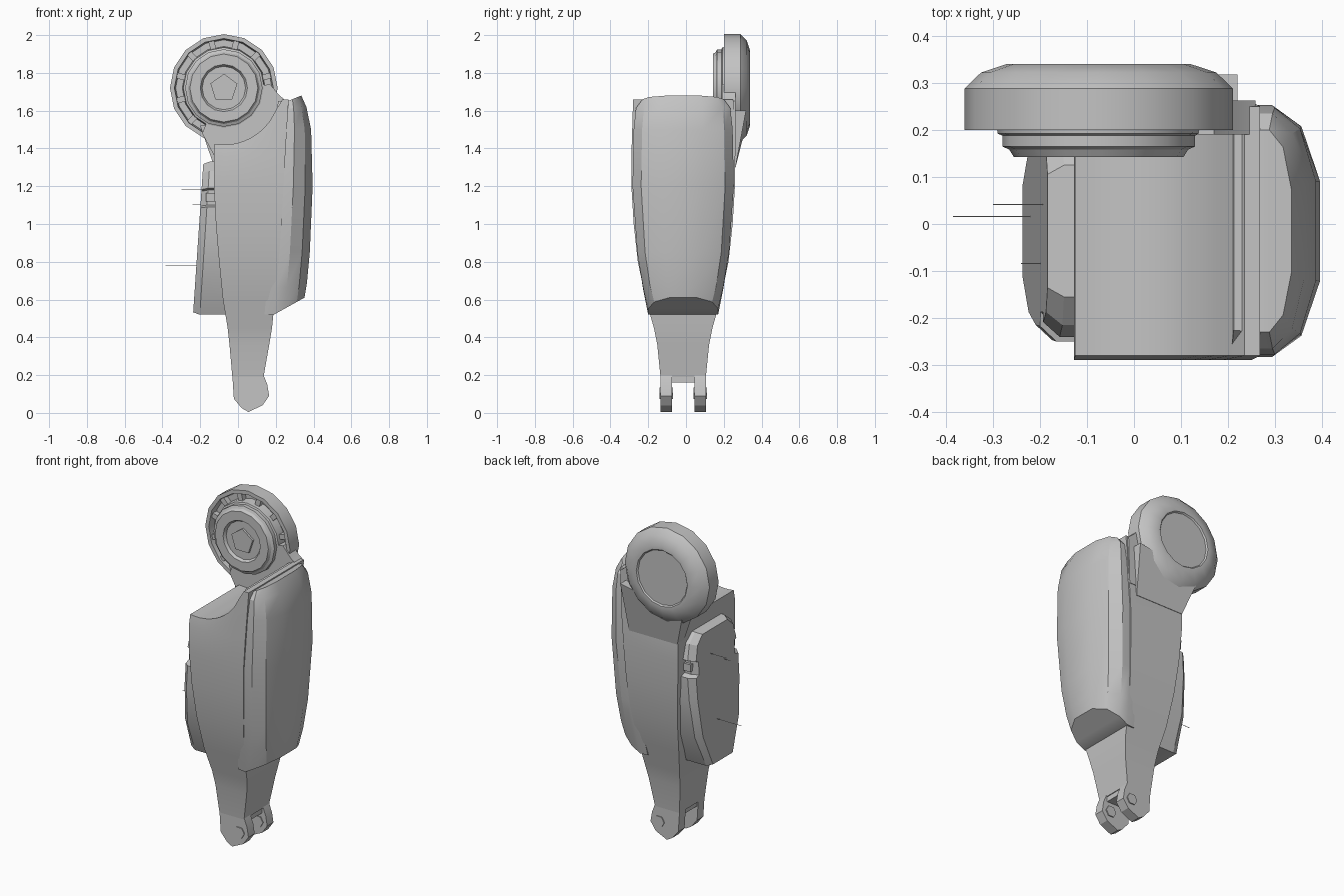
import bpy, bmesh, math

if "Cube" in bpy.data.objects:
    bpy.data.objects.remove(bpy.data.objects["Cube"])

grey = bpy.data.materials.new("mid grey")
grey.diffuse_color = (0.55, 0.55, 0.55, 1)
grey.use_nodes = True
grey.node_tree.nodes["Principled BSDF"].inputs["Base Color"].default_value = grey.diffuse_color
YC = -0.015  # centre line of the limb


def finish(name, bm, angle=25):
    bmesh.ops.recalc_face_normals(bm, faces=bm.faces)
    me = bpy.data.meshes.new(name)
    bm.to_mesh(me)
    bm.free()
    me.materials.append(grey)
    ob = bpy.data.objects.new(name, me)
    bpy.context.collection.objects.link(ob)
    bpy.ops.object.select_all(action='DESELECT')
    ob.select_set(True)
    bpy.context.view_layer.objects.active = ob
    bpy.ops.object.shade_smooth_by_angle(angle=math.radians(angle))
    return ob


def loft(name, rings, strip_caps=False, angle=25):
    """Skin closed rings; strip_caps closes the ends with mirrored quads."""
    bm = bmesh.new()
    vs = [[bm.verts.new(p) for p in r] for r in rings]
    n = len(vs[0])
    for a, b in zip(vs, vs[1:]):
        for i in range(n):
            j = (i + 1) % n
            bm.faces.new((a[i], a[j], b[j], b[i]))
    for r in (vs[0], vs[-1]):
        if strip_caps:
            for i in range(n // 2 - 1):
                bm.faces.new((r[i], r[i + 1], r[n - 2 - i], r[n - 1 - i]))
        else:
            bm.faces.new(r)
    return finish(name, bm, angle)


def plate(name, xz, y0, y1):
    return loft(name, [[(x, y, z) for x, z in xz] for y in (y0, y1)])


def circle_xz(cx, cz, r, n, start=0.0):
    return [(cx + r * math.cos(start + math.tau * i / n),
             cz + r * math.sin(start + math.tau * i / n)) for i in range(n)]


def box(name, x0, x1, y0, y1, z0, z1):
    return plate(name, [(x0, z0), (x1, z0), (x1, z1), (x0, z1)], y0, y1)


# Main limb body: tapering column with a saddle cut round the joint
JX, JZ, JR = -0.075, 1.72, 0.285
body = [  # z, x back, x front, half width
    (0.19, -0.03, 0.135, 0.12), (0.36, -0.045, 0.165, 0.137),
    (0.45, -0.055, 0.18, 0.155), (0.6, -0.08, 0.195, 0.198),
    (0.8, -0.1, 0.215, 0.24), (1.0, -0.117, 0.23, 0.262),
    (1.2, -0.127, 0.24, 0.274), (1.36, -0.128, 0.25, 0.274),
    (1.67, -0.125, 0.268, 0.265)]
N = 12
rings = []
for z, xa, xb, w in body:
    row = []
    for i in range(N + 1):
        x = xa + (xb - xa) * i / N
        arc = JZ - math.sqrt(max(0, 0.3 ** 2 - (x - JX) ** 2))
        row.append((x, min(z, arc, 1.66)))
    rings.append([(x, YC - w, h) for x, h in row] +
                 [(x, YC + w, h) for x, h in reversed(row)])
loft("limb_body", rings, True)

# Front shell: faceted cover, bottom and top ends slanted
shell = [  # z, seam x, outer x, half width, slant
    (0.52, 0.19, 0.352, 0.185, 0.09), (0.66, 0.203, 0.365, 0.213, 0.03),
    (0.85, 0.218, 0.38, 0.243, 0), (1.2, 0.238, 0.395, 0.268, 0),
    (1.5, 0.252, 0.387, 0.262, 0), (1.61, 0.258, 0.362, 0.25, 0.01),
    (1.65, 0.262, 0.335, 0.215, 0.03)]
rings = []
for z, xs, xm, w, s in shell:
    d = xm - xs
    half = [(xs - 0.05, w * 0.98, z), (xs, w, z), (xs + 0.35 * d, w, z + 0.35 * s),
            (xs + 0.75 * d, w * 0.83, z + 0.75 * s), (xm, w * 0.4, z + s)]
    rings.append([(x, YC - y, h) for x, y, h in half] +
                 [(x, YC + y, h) for x, y, h in reversed(half)])
loft("front_shell", rings, True, 30)

# Back panel: chamfered slab, notched at both sides
half = [(0.11, 0.52), (0.2, 0.72), (0.232, 0.95), (0.235, 1.09), (0.2, 1.1),
        (0.2, 1.18), (0.225, 1.19), (0.2, 1.28), (0.14, 1.33)]
outline = half + [(-y, z) for y, z in reversed(half)]


def panel_x(z):
    return -0.232 + 0.066 * (z - 0.6)


loft("back_panel", [
    [(-0.02, YC + y, z) for y, z in outline],
    [(panel_x(z) + 0.035, YC + y, z) for y, z in outline],
    [(panel_x(z), YC + y * 0.86, 0.93 + (z - 0.93) * 0.97) for y, z in outline]])
for side in (-1, 1):
    a, b = sorted((YC + side * 0.17, YC + side * 0.215))
    box("panel_latch", -0.17, -0.1, a, b, 1.12, 1.165)
# Fine pins standing out of the back panel
for y, z, x in ((0.015, 0.78, -0.385), (0.04, 1.18, -0.3), (-0.085, 1.1, -0.24)):
    box("panel_pin", x, -0.18, y, y + 0.002, z, z + 0.002)

# Forked foot with hexagonal pin bosses
prong = [(-0.03, 0.2), (-0.022, 0.075), (0.02, 0.025), (0.055, 0.005),
         (0.13, 0.04), (0.165, 0.09), (0.155, 0.15), (0.135, 0.2)]
for y0, y1 in ((-0.135, -0.075), (0.045, 0.105)):
    plate("fork_prong", prong, y0, y1)
    plate("fork_pin", circle_xz(0.105, 0.105, 0.035, 6), y0 - 0.006, y1 + 0.006)
box("fork_bridge", -0.02, 0.13, -0.08, 0.05, 0.16, 0.195)

# Neck joining the side plate to the round joint
plate("joint_neck", [(-0.125, 1.36), (-0.19, 1.48), (-0.1, 1.7), (0.17, 1.74),
                     (0.22, 1.68), (0.258, 1.65), (0.25, 1.36)], 0.19, 0.262)
loft("neck_fairing", [
    [(-0.125, y0, 1.3), (0.2, y0, 1.3), (0.22, y1, 1.6), (-0.2, y1, 1.52)]
    for y0, y1 in ((0.2, 0.2), (0.262, 0.318))])

# Round joint: turned profile of radius and y
profile = [(0, 0.332), (0.165, 0.332), (0.172, 0.34), (0.195, 0.34), (0.25, 0.322),
           (0.285, 0.288), (0.285, 0.2), (0.262, 0.2), (0.255, 0.245), (0.22, 0.245),
           (0.215, 0.192), (0.205, 0.188), (0.205, 0.165), (0.19, 0.158),
           (0.18, 0.142), (0.125, 0.142), (0.115, 0.158), (0, 0.158)]
SIDES = 16
bm = bmesh.new()
vs = [bm.verts.new((JX + r, y, JZ)) for r, y in profile]
es = [bm.edges.new(p) for p in zip(vs, vs[1:])]
bmesh.ops.spin(bm, geom=vs + es, cent=(JX, 0, JZ), axis=(0, 1, 0),
               angle=math.tau, steps=SIDES, use_merge=False)
bmesh.ops.remove_doubles(bm, verts=bm.verts, dist=0.0005)
finish("round_joint", bm, 28)

# Five-sided hub cap and teeth in the joint groove
plate("hub_cap", circle_xz(JX, JZ, 0.075, 5, 0.3), 0.145, 0.17)
for i in range(12):
    a = math.tau * (i + 0.5) / 12
    pts = [(JX + r * math.cos(a + t), JZ + r * math.sin(a + t))
           for r, t in ((0.212, -0.07), (0.268, -0.06), (0.268, 0.06), (0.212, 0.07))]
    plate("groove_tooth", pts, 0.212, 0.25)
